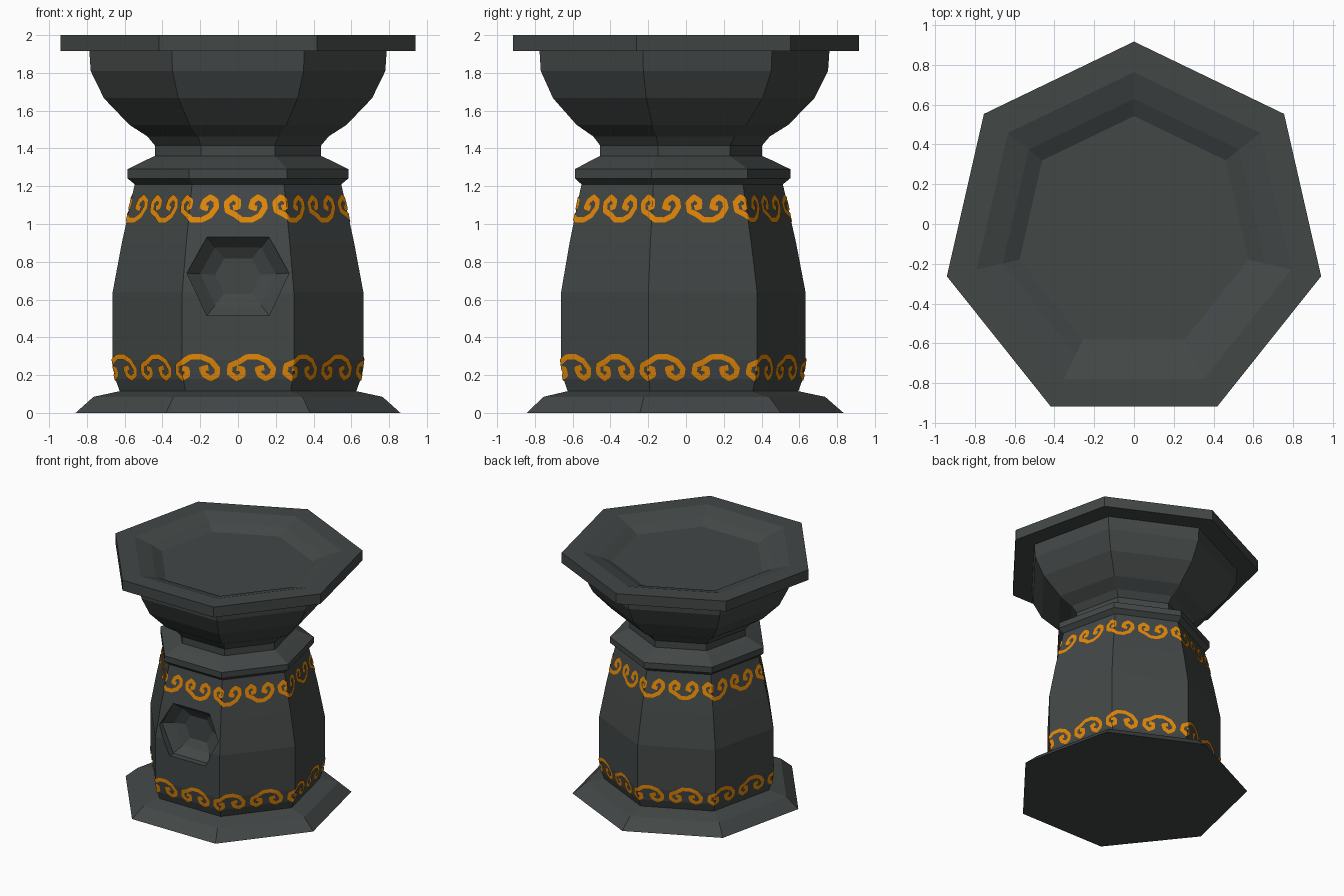
import bpy
import bmesh
import math
from mathutils import Vector

SIDES = 7
CENTRE_Y = -0.048
WIDE = math.sin(4 * math.pi / SIDES)   # half width of a unit heptagon

cube = bpy.data.objects.get("Cube")
if cube:
    bpy.data.objects.remove(cube)


def material(name, rgb):
    m = bpy.data.materials.new(name)
    m.use_nodes = True
    m.diffuse_color = (*rgb, 1)
    m.node_tree.nodes["Principled BSDF"].inputs["Base Color"].default_value = (*rgb, 1)
    return m


stone = material("dark stone", (0.055, 0.063, 0.062))
gold = material("orange gold", (0.77, 0.245, 0.002))


def finish(bm, name, mat):
    mesh = bpy.data.meshes.new(name)
    bm.to_mesh(mesh)
    bm.free()
    mesh.materials.append(mat)
    ob = bpy.data.objects.new(name, mesh)
    bpy.context.collection.objects.link(ob)
    return ob


def corner(k, radius, z):
    # corner 0 is the left end of the front face, then anticlockwise
    a = math.pi / 2 + 2 * math.pi * (k + 3) / SIDES
    return Vector((radius * math.cos(a), CENTRE_Y + radius * math.sin(a), z))


def loft(bm, rings, cap_first, cap_last):
    rings = [[bm.verts.new(p) for p in ring] for ring in rings]
    n = len(rings[0])
    for low, high in zip(rings, rings[1:]):
        for i in range(n):
            j = (i + 1) % n
            bm.faces.new((low[i], low[j], high[j], high[i]))
    if cap_first:
        bm.faces.new(rings[0][::-1])
    if cap_last:
        bm.faces.new(rings[-1])


def turned(name, profile, cap_first=False, cap_last=False):
    bm = bmesh.new()
    rings = [[corner(k, w / WIDE, z) for k in range(SIDES)] for w, z in profile]
    loft(bm, rings, cap_first, cap_last)
    return finish(bm, name, stone)


# Stone parts, as (half width, height) profiles
BODY = [(0.626, 0.115), (0.65, 0.18), (0.664, 0.28), (0.664, 0.637),
        (0.615, 0.9), (0.547, 1.21)]
turned("base", [(0.86, 0), (0.765, 0.085), (0.626, 0.115)], cap_first=True)
body = turned("body", BODY, True, True)
turned("collar", [(0.547, 1.21), (0.585, 1.242), (0.585, 1.29), (0.495, 1.335), (0.44, 1.36)])
turned("neck", [(0.44, 1.36), (0.44, 1.416)])
turned("bowl", [(0.44, 1.416), (0.48, 1.464), (0.575, 1.525), (0.71, 1.666),
                (0.78, 1.81), (0.787, 1.915)])
turned("rim_and_basin", [(0.787, 1.915), (0.94, 1.915), (0.94, 2), (0.79, 2),
                         (0.66, 1.96), (0.575, 1.917)], cap_last=True)

# Stepped hexagonal niche cut into the front
HEX = [(-0.27, 0.015), (-0.165, -0.21), (0.165, -0.21),
       (0.27, 0.015), (0.165, 0.205), (-0.165, 0.205)]
bm = bmesh.new()
loft(bm, [[(x * s, y, 0.725 + z * s) for x, z in HEX]
          for s, y in ((1, -0.8), (1, -0.61), (0.74, -0.55), (0.45, -0.515))], True, True)
bmesh.ops.recalc_face_normals(bm, faces=bm.faces)
cutter = finish(bm, "niche_cutter", stone)
cutter.hide_render = True
cutter.hide_viewport = True
cut = body.modifiers.new("niche", "BOOLEAN")
cut.operation = "DIFFERENCE"
cut.solver = "EXACT"
cut.object = cutter

# Bake the cut and drop the helper
graph = bpy.context.evaluated_depsgraph_get()
baked = bpy.data.meshes.new_from_object(body.evaluated_get(graph))
body.modifiers.clear()
body.data = baked
bpy.data.objects.remove(cutter)


def on_body(s, z):
    # point just above the body, s counting faces round from the front
    for (w0, z0), (w1, z1) in zip(BODY, BODY[1:]):
        if z <= z1:
            w = w0 + (w1 - w0) * (z - z0) / (z1 - z0)
            break
    k = math.floor(s)
    radius = w / WIDE + 0.006
    return corner(k, radius, z).lerp(corner(k + 1, radius, z), s - k)


def fine_path(points, steps=5):
    # keep the corners of the stroke but add points that can bend round the body
    pts = [Vector(p) for p in points]
    return [a.lerp(b, i / steps) for a, b in zip(pts, pts[1:]) for i in range(steps)] + [pts[-1]]


# Scroll motif: a swag whose two ends curl inwards
SCROLL = fine_path([(-0.3, 0.02), (-0.18, 0.06), (-0.17, 0.27), (-0.3, 0.41),
                    (-0.45, 0.2), (-0.43, -0.08), (-0.25, -0.22), (-0.1, -0.4),
                    (0.12, -0.41), (0.32, -0.25), (0.45, 0.05), (0.43, 0.28),
                    (0.3, 0.41), (0.17, 0.27), (0.12, 0.05), (0.26, 0.0)])


def scroll_band(name, z_mid, height, face_width, phase, flip):
    bm = bmesh.new()
    length = 0.44 * face_width
    path = [Vector((p.x * length, p.y * height * flip)) for p in SCROLL]
    last = len(path) - 1
    for m in range(2 * SIDES):
        rows = []
        for i, p in enumerate(path):
            d = (path[min(i + 2, last)] - path[max(i - 2, 0)]).normalized()
            side = Vector((-d.y, d.x)) * 0.0145
            rows.append([bm.verts.new(on_body(phase + m / 2 + q.x / face_width, z_mid + q.y))
                         for q in (p - side, p, p + side)])
        for a, b in zip(rows, rows[1:]):
            for j in range(2):
                bm.faces.new((a[j], b[j], b[j + 1], a[j + 1]))
    return finish(bm, name, gold)


scroll_band("upper_scrolls", 1.082, 0.148, 0.51, 0.58, 1)
scroll_band("lower_scrolls", 0.24, 0.14, 0.59, 0.62, -1)
